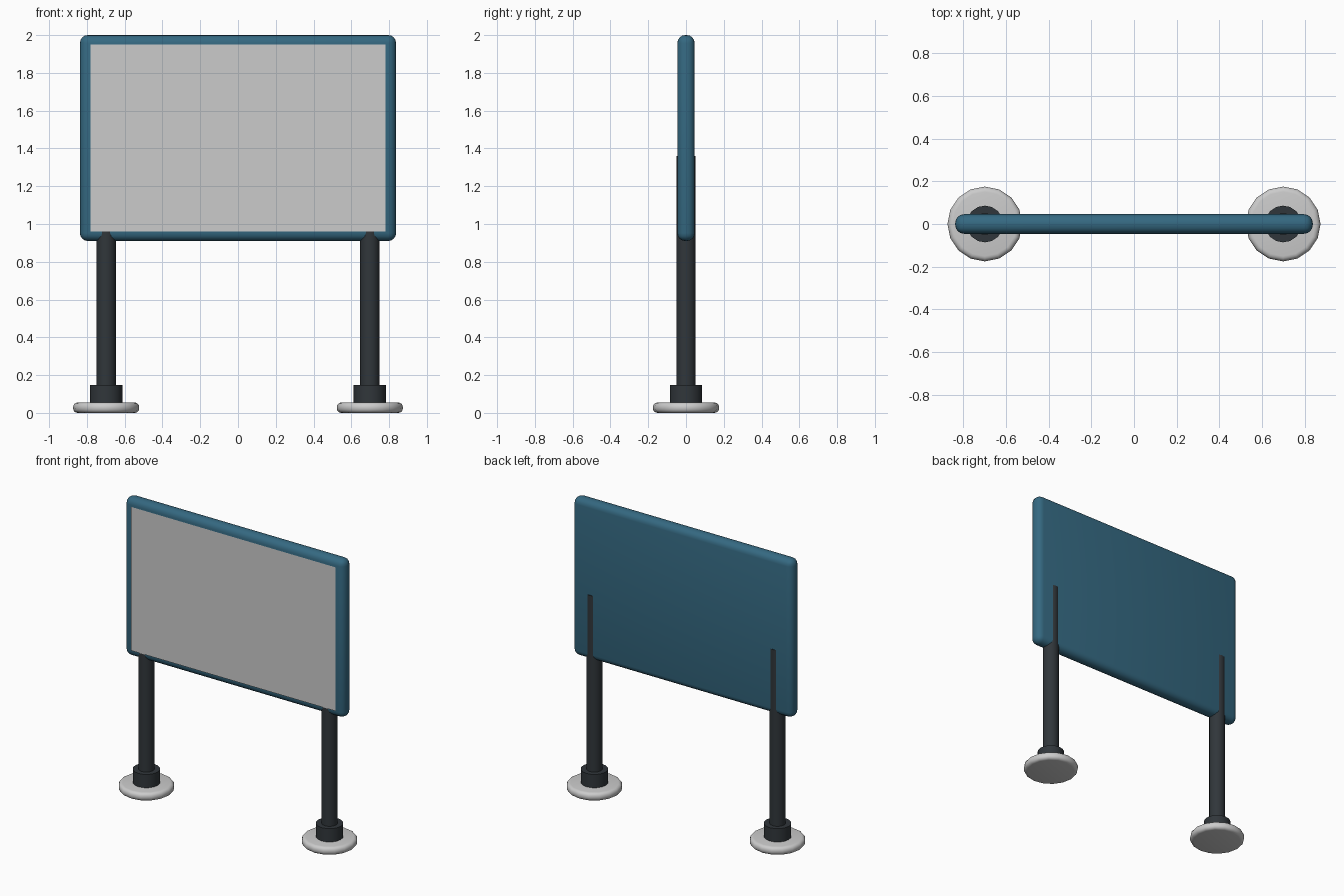
import bpy
import math

if "Cube" in bpy.data.objects:
    bpy.data.objects.remove(bpy.data.objects["Cube"])


def material(name, color):
    m = bpy.data.materials.new(name)
    m.diffuse_color = (*color, 1)
    m.use_nodes = True
    m.node_tree.nodes["Principled BSDF"].inputs["Base Color"].default_value = m.diffuse_color
    return m


blue = material("blue_paint", (0.035, 0.14, 0.22))
dark = material("dark_metal", (0.03, 0.037, 0.043))


def finish(name, mat=None, bevel=0, segments=4):
    ob = bpy.context.object
    ob.name = name
    bpy.ops.object.transform_apply(location=False, rotation=True, scale=True)
    if mat:
        ob.data.materials.append(mat)
    if bevel:
        mod = ob.modifiers.new("rounding", 'BEVEL')
        mod.width = bevel
        mod.segments = segments
        mod.limit_method = 'ANGLE'
        mod.angle_limit = math.radians(40)
        bpy.ops.object.modifier_apply(modifier=mod.name)
    bpy.ops.object.shade_smooth_by_angle(angle=math.radians(35))
    return ob


def cylinder(name, x, radius, z0, z1, mat=None, bevel=0, sides=16):
    bpy.ops.mesh.primitive_cylinder_add(
        vertices=sides, radius=radius, depth=z1 - z0, location=(x, 0, (z0 + z1) / 2))
    return finish(name, mat, bevel)


# Board with rounded edges
bpy.ops.mesh.primitive_cube_add(size=1, location=(0, 0, 1.455))
bpy.context.object.scale = (1.674, 0.092, 1.09)
finish("board", blue, 0.042)

# Flat display sheet just in front of the board
bpy.ops.mesh.primitive_plane_add(size=1, location=(0, -0.053, 1.455), rotation=(math.pi / 2, 0, 0))
bpy.context.object.scale = (1.56, 0.99, 1)
finish("display_sheet")

# Posts, collars and foot discs on both sides
for side, x in (("left", -0.698), ("right", 0.698)):
    cylinder(side + "_post", x, 0.051, 0.05, 1.36, dark)
    cylinder(side + "_collar", x, 0.086, 0.045, 0.147, dark)
    cylinder(side + "_foot_disc", x, 0.175, 0.0, 0.055, None, 0.024)
